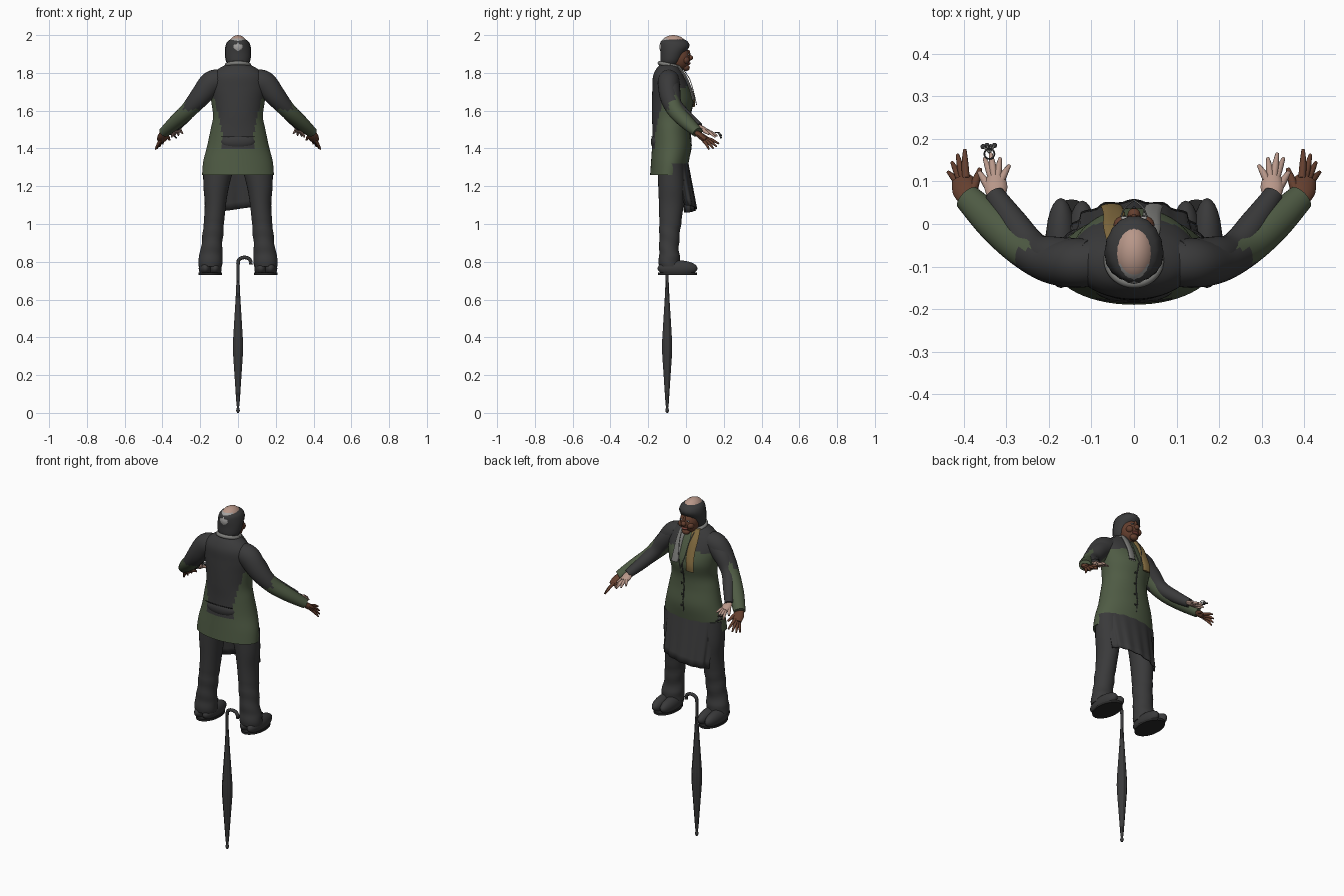
import bpy, bmesh, math
from mathutils import Vector

cube = bpy.data.objects.get("Cube")
if cube:
    bpy.data.objects.remove(cube, do_unlink=True)


def material(name, r, g, b):
    m = bpy.data.materials.new(name)
    m.use_nodes = True
    m.diffuse_color = (r, g, b, 1)
    bsdf = next(n for n in m.node_tree.nodes if n.type == 'BSDF_PRINCIPLED')
    bsdf.inputs["Base Color"].default_value = (r, g, b, 1)
    bsdf.inputs["Roughness"].default_value = 0.8
    return m


DARK = material("charcoal cloth", .042, .042, .043)
GREEN = material("olive cloth", .078, .105, .058)
BROWN = material("brown skin", .13, .05, .028)
PALE = material("pale skin", .48, .31, .25)
TAN = material("tan scarf", .22, .145, .05)
GREY = material("grey scarf", .2, .2, .19)
SILVER = material("silver hair", .38, .37, .36)
LIPS = material("lip red", .22, .06, .045)
SOLE = material("black rubber", .02, .02, .02)


def finish(name, bm, mats, rule=None):
    """Turn a bmesh into a smooth object, colouring faces by an optional rule."""
    bmesh.ops.recalc_face_normals(bm, faces=bm.faces)
    for f in bm.faces:
        f.smooth = True
        if rule:
            f.material_index = rule(f.calc_center_median())
    me = bpy.data.meshes.new(name)
    bm.to_mesh(me)
    bm.free()
    for m in mats:
        me.materials.append(m)
    me.set_sharp_from_angle(angle=math.radians(50))
    ob = bpy.data.objects.new(name, me)
    bpy.context.collection.objects.link(ob)
    return ob


def dense(rings, n):
    """Catmull-Rom interpolation of the ring values."""
    out = []
    for i in range(len(rings) - 1):
        a, b = rings[max(i - 1, 0)], rings[i]
        c, d = rings[i + 1], rings[min(i + 2, len(rings) - 1)]
        for k in range(n):
            t = k / n
            out.append([q + t / 2 * (r - p + t * (2 * p - 5 * q + 4 * r - s + t * (3 * (q - r) + s - p)))
                        for p, q, r, s in zip(a, b, c, d)])
    return out + [list(rings[-1])]


def loft(name, rings, mats, sides=24, n=4, along=False, rule=None, shape=None):
    """Skin elliptical rings (x, y, z, rx, ry), level or square to the path."""
    rings = dense(rings, n)
    bm = bmesh.new()
    loops = []
    for i, (x, y, z, rx, ry) in enumerate(rings):
        u, v = Vector((1, 0, 0)), Vector((0, 1, 0))
        if along:
            p, q = rings[max(i - 1, 0)], rings[min(i + 1, len(rings) - 1)]
            t = (Vector(q[:3]) - Vector(p[:3])).normalized()
            u = t.cross(Vector((0, 0, 1))).normalized()
            v = u.cross(t)
        loop = []
        for k in range(sides):
            a = math.tau * k / sides
            f = shape(a, z) if shape else 1
            loop.append(bm.verts.new(Vector((x, y, z)) + (u * rx * math.cos(a) + v * ry * math.sin(a)) * f))
        loops.append(loop)
    for a, b in zip(loops, loops[1:]):
        for k in range(sides):
            j = (k + 1) % sides
            bm.faces.new((a[k], a[j], b[j], b[k]))
    bm.faces.new(loops[0])
    bm.faces.new(loops[-1])
    return finish(name, bm, mats, rule)


def ball(name, centre, size, mats, rule=None, floor=None):
    bm = bmesh.new()
    bmesh.ops.create_uvsphere(bm, u_segments=24, v_segments=16, radius=1)
    for v in bm.verts:
        v.co = Vector(centre) + v.co * Vector(size)
        if floor is not None:
            v.co.z = max(v.co.z, floor)
    return finish(name, bm, mats, rule)


def wire(name, pts, r, mat):
    return loft(name, [(*p, r, r) for p in pts], [mat], 8, 4, True)


# Coat: dark upper shoulders and back, olive front and skirt
def coat_rule(c):
    back = c.y < -.105 and c.z > 1.395 and abs(c.x) < .085 + max(0, c.z - 1.5) * .25
    yoke = c.z > 1.735 - .25 * max(0, abs(c.x) - .06) and (abs(c.x) > .045 or c.y < -.05)
    return 1 if back or yoke else 0


coat = loft("coat", [
    (0, -.095, 1.26, .19, .095), (0, -.085, 1.33, .184, .1), (0, -.077, 1.41, .164, .103),
    (0, -.08, 1.5, .145, .098), (0, -.08, 1.57, .132, .1), (0, -.071, 1.65, .142, .109),
    (0, -.078, 1.72, .15, .1), (0, -.09, 1.78, .14, .085), (0, -.093, 1.82, .105, .065),
    (0, -.088, 1.85, .05, .045)], [GREEN, DARK], 56, 6, rule=coat_rule)
# Ragged hem at the front
for v in coat.data.vertices:
    if v.co.z < 1.3 and v.co.y > -.05:
        fade = (1.3 - v.co.z) / .04
        v.co.z += fade * (.025 + .018 * math.sin(v.index * 2.3))
ball("back_pouch", (0, -.15, 1.435), (.095, .036, .045), [DARK])
wire("pouch_seam", [(x * .03, -.184 + .001 * x * x, 1.462) for x in range(-3, 4)], .002, SOLE)
wire("coat_opening", [(0, .018, 1.36), (0, .028, 1.42), (0, .02, 1.5), (0, .022, 1.57), (0, .04, 1.65)], .003, DARK)
for i in range(4):
    ball("button", (.012, .026 - .004 * (i in (1, 2)), 1.4 + i * .065), (.006, .004, .006), [SOLE])

# Long apron-like skirt, open behind
bm = bmesh.new()
rows = []
for j in range(9):
    t = j / 8
    row = []
    for i in range(33):
        a = math.pi * i / 32
        fold = 1 + .05 * t * math.sin(a * 13)
        row.append(bm.verts.new((math.cos(a) * (.155 - .012 * t) * fold,
                                 -.06 + .05 * t + (.062 + .004 * t) * math.sin(a) * fold,
                                 1.38 - .3 * t + .02 * t * math.cos(a))))
    rows.append(row)
for a, b in zip(rows, rows[1:]):
    for i in range(32):
        bm.faces.new((a[i], a[i + 1], b[i + 1], b[i]))
skirt = finish("skirt", bm, [DARK])
skirt.modifiers.new("thickness", 'SOLIDIFY').thickness = .006


def hand(name, s, wrist, tips, thumb, skin, r):
    """Flat palm, four tapered fingers and a thumb."""
    w = Vector(wrist)
    mid = sum((Vector(t) for t in tips), Vector()) / 4
    knuckle = w.lerp(mid, .52)
    parts = [(w, w.lerp(knuckle, .5), knuckle, (r, r * 1.35, r * 1.1), "palm")]
    for t in tips:
        t = Vector(t)
        base = knuckle.lerp(t, .12) + (t - mid) * .3
        parts.append((w.lerp(base, .8), base.lerp(t, .4) + Vector((0, 0, .004)), t, (.009, .008, .004), "finger"))
    t = Vector(thumb)
    parts.append((w.lerp(t, .15), w.lerp(t, .6), t, (.011, .01, .005), "thumb"))
    for a, b, c, radii, label in parts:
        flat = .55 if label == "palm" else 1
        loft(name + "_" + label, [(s * p.x, p.y, p.z, q, q * flat) for p, q in zip((a, b, c), radii)],
             [skin], 12, 4, True)


for s, side in ((1, "left"), (-1, "right")):
    # Outer olive sleeve with brown hand
    loft(side + "_outer_sleeve", [
        (s * .09, -.09, 1.765, .055, .055), (s * .14, -.092, 1.745, .058, .064), (s * .2, -.088, 1.675, .05, .055),
        (s * .265, -.055, 1.6, .044, .043), (s * .33, .002, 1.54, .042, .037), (s * .392, .062, 1.485, .032, .027)],
        [GREEN, DARK], 24, 6, True,
        rule=lambda c: 1 if c.z > 1.655 - (.05 if c.y < -.09 else 0) + (.04 if c.y > -.06 else 0) else 0)
    hand(side + "_brown_hand", s, (.388, .055, 1.485),
         [(.398, .175, 1.425), (.415, .163, 1.41), (.428, .145, 1.4), (.437, .122, 1.395)],
         (.362, .13, 1.445), BROWN, .023)
    # Inner charcoal sleeve with pale hand
    loft(side + "_inner_sleeve", [
        (s * .1, -.085, 1.77, .05, .05), (s * .18, -.08, 1.705, .05, .05), (s * .235, -.06, 1.63, .04, .04),
        (s * .285, .005, 1.565, .033, .033), (s * .328, .068, 1.515, .024, .024)], [DARK], 24, 5, True)
    hand(side + "_pale_hand", s, (.325, .062, 1.517),
         [(.293, .138, 1.48), (.315, .155, 1.47), (.337, .166, 1.465), (.352, .155, 1.46)],
         (.364, .122, 1.475), PALE, .02)
    # Creased trouser leg
    loft(side + "_trouser_leg", [
        (s * .1, -.08, 1.32, .085, .07), (s * .115, -.077, 1.2, .068, .07), (s * .12, -.078, 1.1, .056, .065),
        (s * .13, -.085, .98, .054, .056), (s * .14, -.09, .87, .056, .052), (s * .145, -.088, .82, .065, .056),
        (s * .147, -.085, .775, .06, .058)], [DARK], 28, 6,
        shape=lambda a, z: 1 + (.035 * math.sin(z * 75 + 2 * math.sin(a)) if z < 1.02 else 0))
    # Round paired shoes on flat soles
    for x, toe in ((.122, .0), (.172, .012)):
        ball(side + "_shoe", (s * x, -.045, .765), (.036, .1 + toe / 2, .043), [DARK, SOLE],
             lambda c: 1 if c.z < .742 else 0, .733)
    loft(side + "_shoe_sole", [(s * .147, -.045, .73, .062, .103), (s * .147, -.045, .742, .062, .103)],
         [SOLE], 32, 1)

# Head, cap and bald crown
loft("neck", [(0, -.075, 1.8, .045, .045), (0, -.06, 1.88, .042, .045)], [BROWN], 20, 3)
ball("face", (0, -.038, 1.878), (.052, .06, .066), [BROWN])
loft("knit_cap", [
    (0, -.085, 1.84, .05, .045), (0, -.08, 1.865, .064, .056), (0, -.07, 1.905, .069, .066),
    (0, -.06, 1.94, .066, .078), (0, -.062, 1.965, .056, .072), (0, -.065, 1.98, .035, .05)],
    [DARK], 36, 5, shape=lambda a, z: 1 + .012 * math.cos(a * 18))
ball("bald_crown", (0, -.067, 1.937), (.052, .074, .063), [PALE, SILVER],
     lambda c: 1 if c.y < -.1 and c.z < 1.982 else 0)
ball("nose", (0, .022, 1.88), (.015, .015, .014), [BROWN])
ball("nose_bridge", (0, .013, 1.9), (.008, .01, .022), [BROWN])
ball("mouth", (0, .012, 1.85), (.021, .012, .008), [LIPS])
ball("chin", (0, .0, 1.828), (.024, .02, .018), [BROWN])
for s in (1, -1):
    ball("eye", (s * .022, .014, 1.897), (.009, .005, .005), [SILVER])
    ball("pupil", (s * .022, .0185, 1.897), (.004, .002, .004), [SOLE])
    ball("cheek", (s * .028, -.002, 1.868), (.02, .02, .02), [BROWN])

# Scarf collar with one grey and one tan end, plus a thin neck cord
loop = [(.06 * math.cos(a), -.085 + .055 * math.sin(a), 1.84 - .012 * math.sin(a))
        for a in [math.tau * i / 16 for i in range(17)]]
wire("scarf_collar", loop, .011, GREY)
for name, x, w, low, mat in (("grey_scarf_end", .042, .021, 1.66, GREY), ("tan_scarf_end", -.047, .025, 1.62, TAN)):
    loft(name, [(x * .8, -.045, 1.84, w, .01), (x, -.008, 1.785, w, .01), (x, .022, 1.72, w, .008),
                (x * 1.1, .04, 1.66, w, .008), (x * 1.15, .04, low, w, .006)], [mat], 12, 4)
for s in (1, -1):
    wire("neck_cord", [(s * .04, -.02, 1.825), (s * .03, .018, 1.77), (s * .02, .04, 1.7), (0, .056, 1.63)],
         .002, GREY)

# Bunch of keys held in the right pale hand
ring = [(-.34 + .012 * math.cos(i * .785), .165 + .012 * math.sin(i * .785), 1.485) for i in range(9)]
wire("key_ring", ring, .002, DARK)
for i in range(4):
    end = (-.355 + i * .009, .182 + .003 * (i % 2), 1.475 - .006 * i)
    wire("key", [(-.34, .168, 1.485), end], .0025, GREY)
    ball("key_bow", end, (.006, .006, .004), [DARK])

# Furled umbrella with hooked handle
loft("umbrella", [
    (0, -.1, 0, .004, .004), (0, -.1, .012, .01, .01), (0, -.1, .03, .006, .006), (0, -.1, .06, .01, .01),
    (0, -.1, .2, .02, .02), (0, -.1, .34, .029, .029), (0, -.1, .45, .024, .024), (0, -.1, .6, .014, .014),
    (0, -.1, .7, .009, .009)], [DARK], 32, 4,
    shape=lambda a, z: 1 - (.12 * (1 + math.cos(a * 8)) / 2 if z > .05 else 0))
hook = [(0, -.1, .66), (0, -.1, .73), (0, -.1, .79)]
hook += [(.034 - .034 * math.cos(a), -.1, .797 + .026 * math.sin(a)) for a in [math.pi * i / 8 for i in range(1, 9)]]
# The shaft starts upright, so it is skinned level and only the bend follows the path
loft("umbrella_shaft", [(*p, .008, .008) for p in hook[:3]], [DARK], 12, 2)
wire("umbrella_handle", [(0, -.1, .785 + .002)] + hook[3:] + [(.067, -.1, .785)], .0095, DARK)
